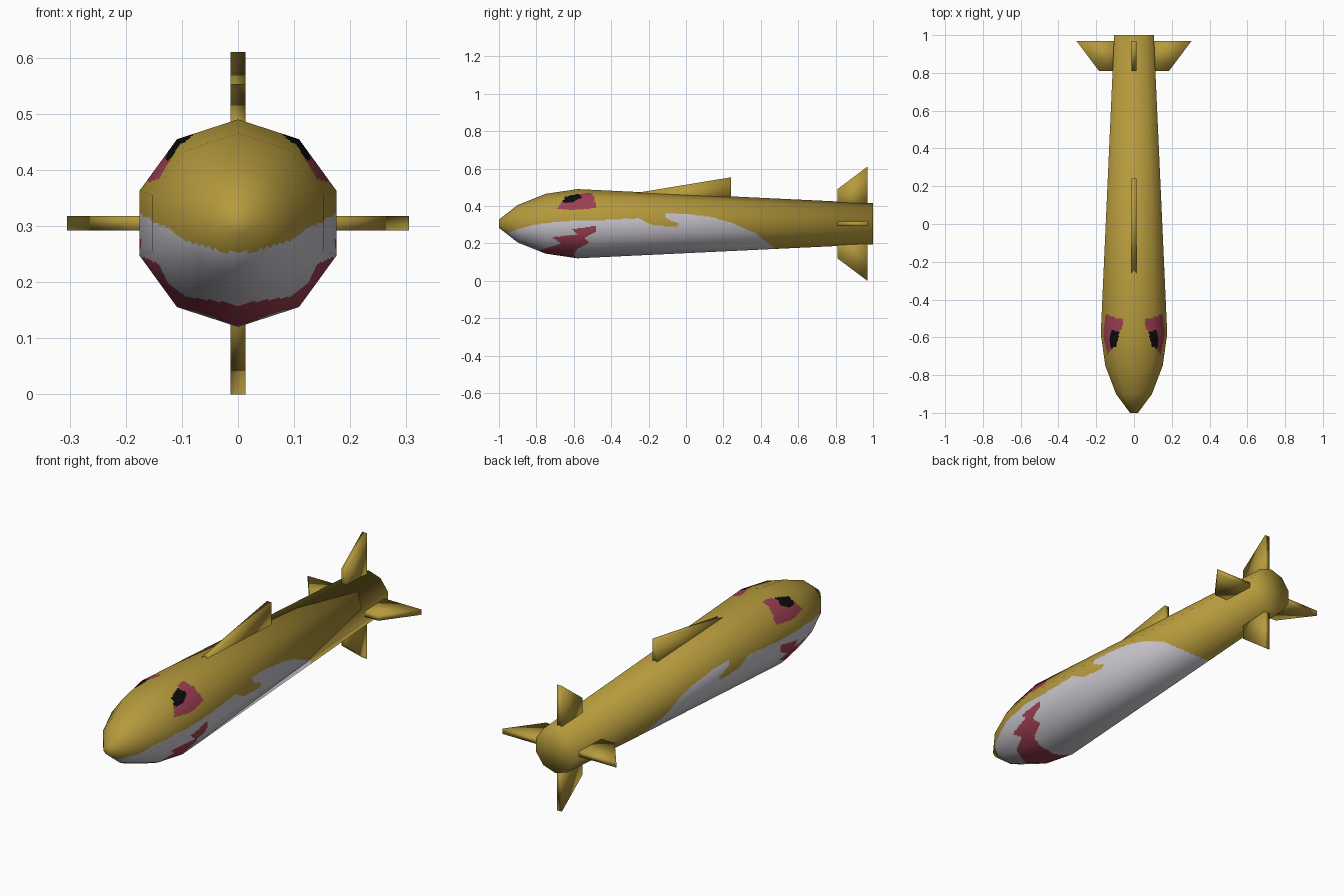
import bpy, bmesh, math
from mathutils import Vector

if "Cube" in bpy.data.objects:
    bpy.data.objects.remove(bpy.data.objects["Cube"])

CZ = 0.305      # height of the body axis
SIDES = 10      # body cross-section
SUB = 20        # paint cells per side


def material(name, rgb):
    m = bpy.data.materials.new(name)
    m.diffuse_color = (*rgb, 1)
    m.use_nodes = True
    m.node_tree.nodes["Principled BSDF"].inputs["Base Color"].default_value = m.diffuse_color
    return m


GOLD = material("gold", (0.46, 0.32, 0.045))
PAINT = [GOLD,
         material("pale grey", (0.57, 0.55, 0.60)),
         material("dull red", (0.35, 0.05, 0.085)),
         material("black", (0.004, 0.004, 0.004))]

# painted areas as outlines in side view (y, z), later ones lie on top
BELLY = [(-0.97, 0.24), (-0.95, 0.258), (-0.89, 0.277), (-0.82, 0.297), (-0.72, 0.313),
         (-0.6, 0.32), (-0.4, 0.325), (-0.25, 0.335), (-0.18, 0.297), (-0.05, 0.287),
         (-0.035, 0.305), (-0.11, 0.335), (-0.11, 0.36), (0, 0.358), (0.15, 0.337),
         (0.26, 0.305), (0.37, 0.255), (0.48, 0.17), (0.48, 0.05), (-0.97, 0.05)]
MOUTH = [(-0.48, 0.295), (-0.61, 0.275), (-0.58, 0.248), (-0.715, 0.232), (-0.665, 0.198),
         (-0.775, 0.165), (-0.775, 0.1), (-0.58, 0.1), (-0.6, 0.145), (-0.575, 0.175),
         (-0.515, 0.205), (-0.545, 0.23), (-0.48, 0.262)]
EYE = [(-0.69, 0.385), (-0.655, 0.43), (-0.63, 0.452), (-0.55, 0.468), (-0.5, 0.468),
       (-0.475, 0.39), (-0.6, 0.378)]
PUPIL = [(-0.665, 0.418), (-0.645, 0.45), (-0.57, 0.467), (-0.56, 0.445), (-0.61, 0.418)]
AREAS = [(BELLY, 1), (MOUTH, 2), (EYE, 2), (PUPIL, 3)]


def inside(y, z, poly):
    hit = False
    for (y1, z1), (y2, z2) in zip(poly, poly[1:] + poly[:1]):
        if (z1 > z) != (z2 > z) and y < (y2 - y1) * (z - z1) / (z2 - z1) + y1:
            hit = not hit
    return hit


def paint(y, z):
    index = 0
    for poly, i in AREAS:
        if inside(y, z, poly):
            index = i
    return index


# ---- body: ten-sided lathe, finely divided so the paint can follow its outlines
PROFILE = [(-1.0, 0.022), (-0.9, 0.1), (-0.75, 0.16), (-0.58, 0.185), (1.0, 0.11)]
seg = [Vector((b[0] - a[0], a[1] - b[1])).normalized() for a, b in zip(PROFILE, PROFILE[1:])]
seg = [Vector((0, -1))] + seg + [Vector((0, 1))]      # (radial, along) incl. end caps
ring_n = [(a + b).normalized() for a, b in zip(seg, seg[1:])]

rings = []      # (y, radius, profile normal)
for k in range(len(PROFILE) - 1):
    (y0, r0), (y1, r1) = PROFILE[k], PROFILE[k + 1]
    last = k == len(PROFILE) - 2
    cells = round((y1 - y0) / 0.01)
    for j in range(cells + last):
        t = j / cells
        if last and 0.52 < y0 + t * (y1 - y0) and j % 20 and j != cells:
            continue
        rings.append((y0 + t * (y1 - y0), r0 + t * (r1 - r0), ring_n[k].lerp(ring_n[k + 1], t)))

corner = [Vector((math.cos(a), math.sin(a))) for a in
          (math.pi / 2 + 2 * math.pi * s / SIDES for s in range(SIDES))]
around = [corner[s].lerp(corner[(s + 1) % SIDES], j / SUB) for s in range(SIDES) for j in range(SUB)]
N = len(around)

verts, normals, faces = [], [], []
for y, r, n in rings:
    for c in around:
        verts.append((c.x * r, y, CZ + c.y * r))
        normals.append(Vector((c.x * n.x, n.y, c.y * n.x)).normalized())
for i in range(len(rings) - 1):
    for j in range(N):
        k = (j + 1) % N
        faces.append((i * N + j, i * N + k, (i + 1) * N + k, (i + 1) * N + j))
for start, y in ((0, -1.0), ((len(rings) - 1) * N, 1.0)):
    hub = len(verts)
    verts.append((0, y, CZ))
    normals.append(Vector((0, y, 0)))
    for j in range(N):
        a, b = start + j, start + (j + 1) % N
        faces.append((hub, b, a) if y < 0 else (hub, a, b))

mesh = bpy.data.meshes.new("body")
mesh.from_pydata(verts, [], faces)
# make sure that faces point outwards
p = mesh.polygons[0]
if p.normal.dot(normals[p.vertices[0]]) < 0:
    mesh.flip_normals()
for m in PAINT:
    mesh.materials.append(m)
for p in mesh.polygons:
    p.use_smooth = True
    p.material_index = paint(p.center.y, p.center.z)
bm = bmesh.new()
bm.from_mesh(mesh)
bmesh.ops.recalc_face_normals(bm, faces=bm.faces)
bm.to_mesh(mesh)
bm.free()
mesh.normals_split_custom_set_from_vertices(normals)
bpy.context.collection.objects.link(bpy.data.objects.new("body", mesh))


# ---- fins: flat plates, outline (y, distance from axis), turned about the axis
def fin(name, outline, angle=0.0, thick=0.026):
    bm = bmesh.new()
    face = bm.faces.new([bm.verts.new((-thick / 2, y, r)) for y, r in outline])
    out = bmesh.ops.extrude_face_region(bm, geom=[face])
    moved = [v for v in out["geom"] if isinstance(v, bmesh.types.BMVert)]
    bmesh.ops.translate(bm, vec=(thick, 0, 0), verts=moved)
    bmesh.ops.recalc_face_normals(bm, faces=bm.faces)
    me = bpy.data.meshes.new(name)
    bm.to_mesh(me)
    bm.free()
    me.materials.append(GOLD)
    for p in me.polygons:
        p.use_smooth = True
    ob = bpy.data.objects.new(name, me)
    ob.location.z = CZ
    ob.rotation_euler.y = angle
    bpy.context.collection.objects.link(ob)


fin("back_fin", [(-0.265, 0.165), (0.24, 0.248), (0.24, 0.12), (-0.265, 0.14)])
TAIL = [(0.81, 0.185), (0.97, 0.305), (0.97, 0.08), (0.81, 0.08)]
for i, name in enumerate(("top", "right", "bottom", "left")):
    fin("tail_fin_" + name, TAIL, i * math.pi / 2)
